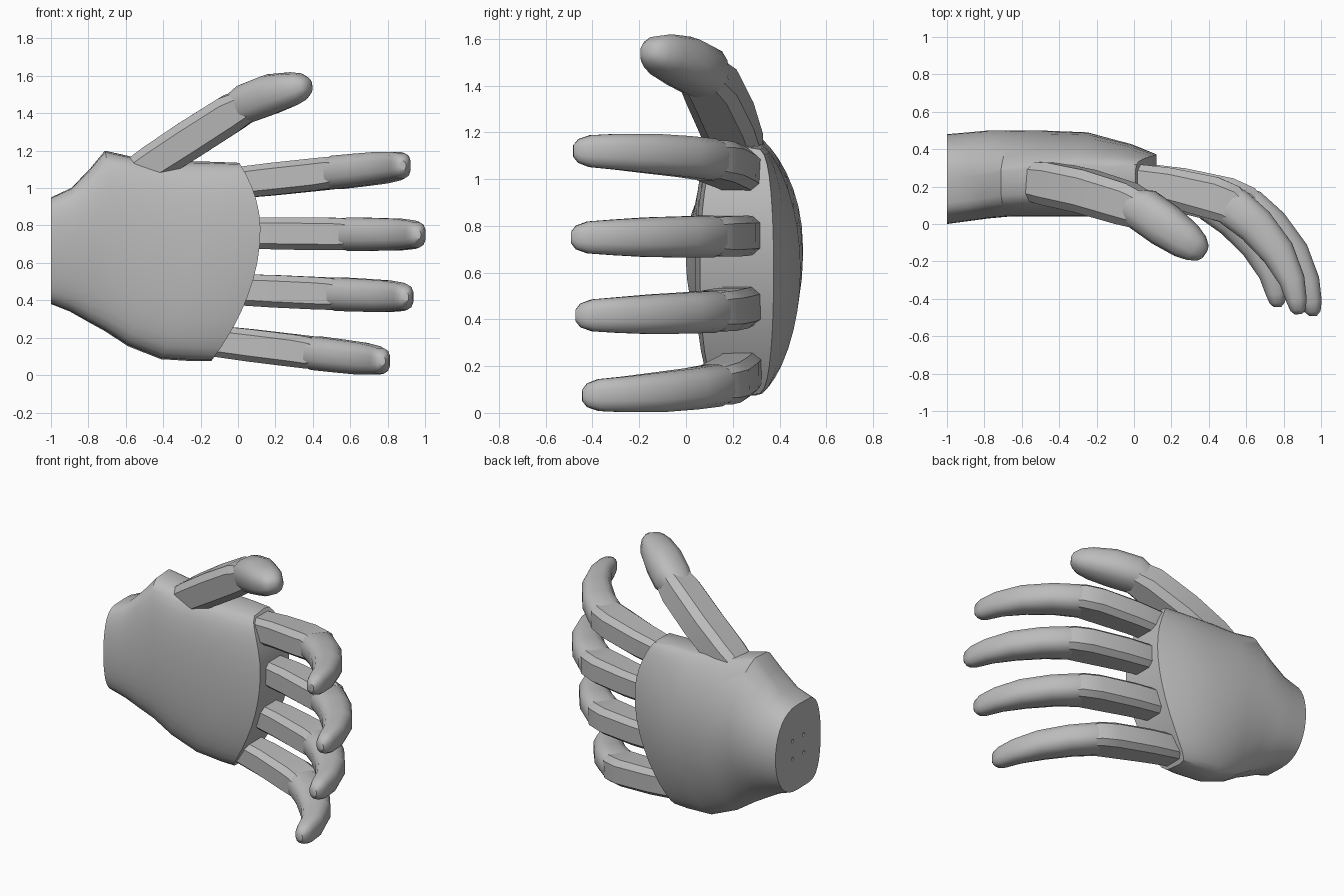
import bpy, bmesh, math
from mathutils import Vector

old = bpy.data.objects.get("Cube")
if old:
    bpy.data.objects.remove(old, do_unlink=True)

grey = bpy.data.materials.new("light grey")
grey.use_nodes = True
tone = (0.5, 0.5, 0.5, 1)
grey.diffuse_color = tone
grey.node_tree.nodes["Principled BSDF"].inputs["Base Color"].default_value = tone


def power(v, e):
    return math.copysign(abs(v) ** e, v)


def loft(name, rings, strip_caps=False, angle=32):
    """Skin a list of equal rings and close both ends."""
    bm = bmesh.new()
    rows = [[bm.verts.new(p) for p in ring] for ring in rings]
    n = len(rows[0])
    for a, b in zip(rows, rows[1:]):
        for i in range(n):
            j = (i + 1) % n
            bm.faces.new((a[i], a[j], b[j], b[i]))
    for row in (rows[0], rows[-1]):
        if strip_caps:
            # strips between vertices of equal height keep a curved end clean
            for i in range(n // 2):
                quad = [row[i], row[i + 1], row[n - i - 1], row[(n - i) % n]]
                bm.faces.new(list(dict.fromkeys(quad)))
        else:
            bm.faces.new(row)
    bmesh.ops.recalc_face_normals(bm, faces=bm.faces[:])
    mesh = bpy.data.meshes.new(name)
    bm.to_mesh(mesh)
    bm.free()
    mesh.materials.append(grey)
    ob = bpy.data.objects.new(name, mesh)
    bpy.context.collection.objects.link(ob)
    bpy.ops.object.select_all(action="DESELECT")
    ob.select_set(True)
    bpy.context.view_layer.objects.active = ob
    bpy.ops.object.shade_smooth_by_angle(angle=math.radians(angle))
    return ob


def limb(name, stations, ref, sides, e):
    """Stations are (x, y, z, half width along ref, half depth)."""
    pts = [Vector(s[:3]) for s in stations]
    rings = []
    for k, s in enumerate(stations):
        t = (pts[min(k + 1, len(pts) - 1)] - pts[max(k - 1, 0)]).normalized()
        side = (ref - t * ref.dot(t)).normalized()
        up = t.cross(side)
        ring = []
        for i in range(sides):
            a = math.tau * (i + 0.5) / sides
            ring.append(pts[k] + side * s[3] * power(math.cos(a), e)
                        + up * s[4] * power(math.sin(a), e))
        rings.append(ring)
    return loft(name, rings, angle=26 if sides == 8 else 40)


# Palm: sections from wrist to knuckles
# (u, z low, z high, y front, y back, y widest, back roundness)
def knuckle_x(z):
    return 0.12 - (0.53 if z < 0.78 else 0.9) * (z - 0.78) ** 2


palm_sections = [
    (0, 0.38, 0.95, 0.0, 0.48, 0.24, 0.8),
    (0.1, 0.34, 1.0, 0.015, 0.49, 0.25, 1.0),
    (0.2, 0.285, 1.1, 0.03, 0.5, 0.26, 1.25),
    (0.3, 0.235, 1.2, 0.04, 0.5, 0.28, 1.45),
    (0.45, 0.155, 1.165, 0.04, 0.5, 0.3, 1.5),
    (0.68, 0.085, 1.145, 0.04, 0.49, 0.32, 1.4),
    (0.88, 0.075, 1.14, 0.04, 0.43, 0.3, 0.9),
    (1, 0.075, 1.135, 0.06, 0.375, 0.27, 0.45),
]
N = 36
rings = []
for u, z0, z1, yf, yb, yc, roundness in palm_sections:
    ring = []
    for i in range(N):
        a = math.tau * i / N
        s = math.sin(a)
        z = (z0 + z1) / 2 + (z1 - z0) / 2 * math.cos(a)
        y = yc + (yb - yc) * s ** roundness if s > 0 else yc - (yc - yf) * abs(s) ** 0.36
        if i in (0, N // 2):
            y = yc
        ring.append((-1 + u * (1 + knuckle_x(z)), y, z))
    rings.append(ring)
palm = loft("palm", rings, strip_caps=True)

# Four small mounting holes in the wrist end
bm = bmesh.new()
for dy in (-0.06, 0.06):
    for dz in (-0.06, 0.06):
        hole = bmesh.ops.create_cone(bm, cap_ends=True, segments=10, radius1=0.012,
                                     radius2=0.012, depth=0.1)["verts"]
        for v in hole:
            x, y, z = v.co
            v.co = (z - 1, y + 0.24 + dy, x + 0.665 + dz)
bmesh.ops.recalc_face_normals(bm, faces=bm.faces[:])
cut_mesh = bpy.data.meshes.new("hole_cutter")
bm.to_mesh(cut_mesh)
bm.free()
cut_mesh.materials.append(grey)
cutter = bpy.data.objects.new("hole_cutter", cut_mesh)
cutter.hide_render = True
bpy.context.collection.objects.link(cutter)
mod = palm.modifiers.new("holes", "BOOLEAN")
mod.operation = "DIFFERENCE"
mod.object = cutter
bpy.context.view_layer.objects.active = palm
bpy.ops.object.modifier_apply(modifier=mod.name)
bpy.data.objects.remove(cutter, do_unlink=True)

# Fingers: shared path (distance from base, y, half width, half depth)
lower = [(-0.05, 0.235, 0.082, 0.085), (0.1, 0.225, 0.087, 0.097),
         (0.26, 0.197, 0.09, 0.106), (0.5, 0.135, 0.09, 0.118),
         (0.59, 0.1, 0.088, 0.112), (0.68, 0.03, 0.07, 0.085)]
upper = [(0.545, 0.125, 0.075, 0.09), (0.61, 0.085, 0.092, 0.112),
         (0.73, -0.015, 0.09, 0.105), (0.85, -0.16, 0.087, 0.092),
         (0.925, -0.31, 0.078, 0.071), (0.95, -0.42, 0.07, 0.056),
         (0.957, -0.47, 0.052, 0.042), (0.958, -0.492, 0.025, 0.02)]
fingers = {  # base x, base z, tip z, y shift at tip
    "index": (-0.08, 1.02, 1.125, 0.01),
    "middle": (0.0, 0.76, 0.75, 0.0),
    "ring": (-0.065, 0.46, 0.415, 0.02),
    "little": (-0.19, 0.19, 0.07, 0.05),
}
for name, (x0, z0, z1, dy) in fingers.items():
    for part, path, sides, e in (("lower", lower, 8, 0.5), ("upper", upper, 12, 0.75)):
        stations = [(x0 + d, y + dy * max(d, 0), z0 + (z1 - z0) * d, w, h)
                    for d, y, w, h in path]
        limb(f"{name}_finger_{part}", stations, Vector((0, 0, 1)), sides, e)

# Thumb
limb("thumb_lower", [
    (-0.6, 0.24, 1.04, 0.1, 0.09), (-0.45, 0.215, 1.135, 0.12, 0.105),
    (-0.26, 0.175, 1.258, 0.122, 0.11), (-0.04, 0.108, 1.398, 0.118, 0.108),
    (0.06, 0.065, 1.45, 0.1, 0.09)], Vector((0, 1, 0)), 8, 0.55)
limb("thumb_upper", [
    (-0.03, 0.105, 1.415, 0.09, 0.085), (0.05, 0.075, 1.455, 0.118, 0.108),
    (0.17, -0.01, 1.5, 0.118, 0.11), (0.28, -0.09, 1.528, 0.102, 0.092),
    (0.335, -0.13, 1.54, 0.08, 0.074), (0.367, -0.155, 1.545, 0.052, 0.046),
    (0.378, -0.163, 1.546, 0.025, 0.022)],
    Vector((0, 1, 0)), 12, 0.8)
